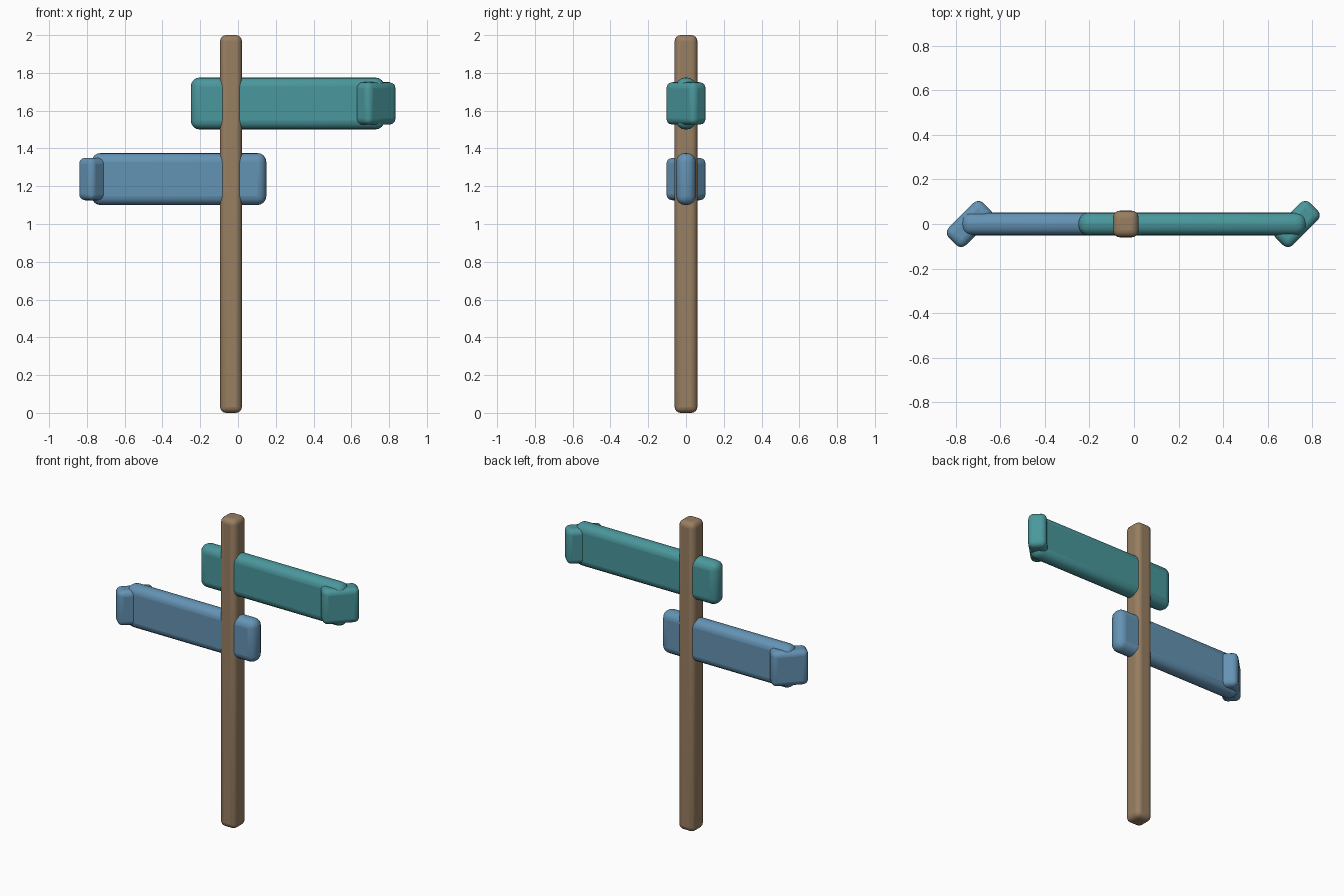
import bpy
import math

cube = bpy.data.objects.get("Cube")
if cube:
    bpy.data.objects.remove(cube, do_unlink=True)


def make_material(name, rgb):
    """Flat material from 0-255 display values, stored as linear."""
    linear = [((c / 255 + 0.055) / 1.055) ** 2.4 for c in rgb]
    mat = bpy.data.materials.new(name)
    mat.use_nodes = True
    mat.diffuse_color = (*linear, 1)
    mat.node_tree.nodes["Principled BSDF"].inputs["Base Color"].default_value = (*linear, 1)
    return mat


def rounded_box(name, center, size, radius, mat, turn=0):
    """Box with softly rounded edges, turned about z."""
    bpy.ops.mesh.primitive_cube_add(size=1, location=center)
    obj = bpy.context.object
    obj.name = name
    obj.scale = size
    bpy.ops.object.transform_apply(location=False, rotation=False, scale=True)
    obj.rotation_euler.z = turn
    bevel = obj.modifiers.new("rounding", "BEVEL")
    bevel.width = radius
    bevel.segments = 4
    obj.data.materials.append(mat)
    bpy.ops.object.shade_smooth_by_angle(angle=math.radians(40))
    return obj


wood = make_material("brown wood", (152, 126, 97))
teal = make_material("teal paint", (74, 151, 156))
blue = make_material("blue paint", (100, 147, 180))

# Upright post
rounded_box("post", (-0.037, 0, 1), (0.115, 0.12, 2), 0.032, wood)

# Boards, each with a turned block as its pointing end
for label, left, right, tip_x, z, mat in (
    ("upper", -0.25, 0.775, 0.73, 1.638, teal),
    ("lower", -0.775, 0.15, -0.737, 1.238, blue),
):
    rounded_box(label + "_board", ((left + right) / 2, 0, z),
                (right - left, 0.104, 0.275), 0.047, mat)
    rounded_box(label + "_board_tip", (tip_x, 0, z),
                (0.22, 0.11, 0.225), 0.032, mat, math.radians(45))
